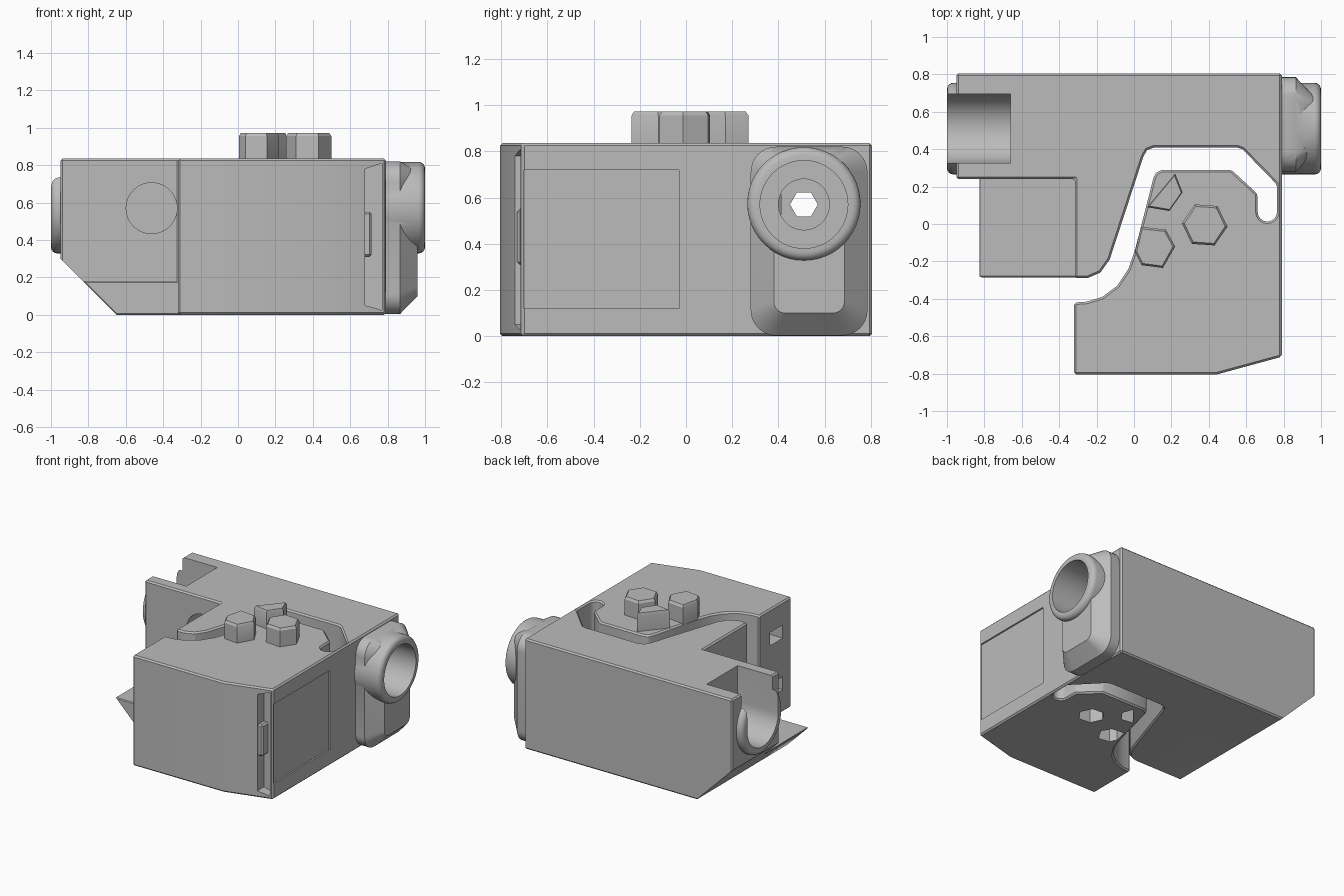
import bpy, bmesh
from math import cos, sin, pi, radians

if "Cube" in bpy.data.objects:
    bpy.data.objects.remove(bpy.data.objects["Cube"])

grey = bpy.data.materials.new("plain_grey")
grey.use_nodes = True
COLOUR = (0.5, 0.5, 0.5, 1)
grey.diffuse_color = COLOUR
grey.node_tree.nodes["Principled BSDF"].inputs["Base Color"].default_value = COLOUR


def loft(name, loops):
    """Closed solid through matching loops of points."""
    bm = bmesh.new()
    rings = [[bm.verts.new(p) for p in loop] for loop in loops]
    for a, b in zip(rings, rings[1:]):
        for i in range(len(a)):
            j = (i + 1) % len(a)
            bm.faces.new((a[i], a[j], b[j], b[i]))
    bm.faces.new(rings[0][::-1])
    bm.faces.new(rings[-1])
    bmesh.ops.recalc_face_normals(bm, faces=bm.faces)
    mesh = bpy.data.meshes.new(name)
    bm.to_mesh(mesh)
    bm.free()
    mesh.materials.append(grey)
    ob = bpy.data.objects.new(name, mesh)
    bpy.context.collection.objects.link(ob)
    return ob


PLACE = {"x": lambda u, v, w: (w, u, v),
         "y": lambda u, v, w: (u, w, v),
         "z": lambda u, v, w: (u, v, w)}


def prism(name, pts, axis, lo, hi):
    return loft(name, [[PLACE[axis](u, v, w) for u, v in pts] for w in (lo, hi)])


def rect(u0, u1, v0, v1):
    return [(u0, v0), (u1, v0), (u1, v1), (u0, v1)]


def arc(cu, cv, r, start=0, end=360, n=48):
    steps = n if end - start == 360 else n + 1
    return [(cu + r * cos(radians(start + (end - start) * i / n)),
             cv + r * sin(radians(start + (end - start) * i / n))) for i in range(steps)]


def round_rect(u0, u1, v0, v1, r, n=8):
    corners = [(u1 - r, v1 - r), (u0 + r, v1 - r), (u0 + r, v0 + r), (u1 - r, v0 + r)]
    return [p for k, (u, v) in enumerate(corners)
            for p in arc(u, v, r, 90 * k, 90 * k + 90, n)]


def apply_modifier(ob, mod):
    bpy.context.view_layer.objects.active = ob
    bpy.ops.object.modifier_apply(modifier=mod.name)


def bevel(ob, width, segments=1, angle=40):
    mod = ob.modifiers.new("bevel", "BEVEL")
    mod.width, mod.segments = width, segments
    mod.limit_method, mod.angle_limit = "ANGLE", radians(angle)
    apply_modifier(ob, mod)
    return ob


def combine(ob, other, operation):
    mod = ob.modifiers.new(operation, "BOOLEAN")
    mod.operation, mod.object, mod.solver = operation, other, "EXACT"
    apply_modifier(ob, mod)
    bpy.data.objects.remove(other)


TOP = 0.835
CY, CZ = 0.51, 0.57      # axis of the long bore

# Main block: the back arm and front jaw joined by a thin spring strip
outline = [(-0.32, -0.805), (0.44, -0.805), (0.79, -0.71), (0.79, 0.805), (-0.95, 0.805),
           (-0.95, 0.24), (-0.315, 0.24), (-0.315, -0.29), (-0.25, -0.29), (-0.18, -0.26),
           (-0.13, -0.19), (0.05, 0.36), (0.07, 0.395), (0.11, 0.41), (0.55, 0.41),
           (0.58, 0.4), (0.765, 0.21)]
outline += arc(0.713, 0.065, 0.052, 0, -180, 8)
outline += [(0.661, 0.16), (0.52, 0.29), (0.15, 0.29), (0.12, 0.275), (0.105, 0.25),
            (0.005, -0.14), (-0.03, -0.24), (-0.09, -0.33), (-0.17, -0.39),
            (-0.25, -0.415), (-0.32, -0.42)]
body = bevel(prism("clamp_body", outline, "z", 0, TOP), 0.011)

# Sloped underside on the side with the open channel
combine(body, prism("slope_cutter", [(-1.2, 0.55), (-0.55, -0.1), (-1.2, -0.1)],
                    "y", -1, 1), "DIFFERENCE")

# Low wedge-edged shelf
shelf = bevel(prism("shelf", [(-0.65, 0), (-0.29, 0), (-0.29, 0.18), (-0.83, 0.18)],
                    "y", -0.285, 0.27), 0.006)
combine(body, shelf, "UNION")

# Socket boss and collars around the bore
boss = loft("socket_boss", [
    [(x, u, v) for u, v in round_rect(*size, r)]
    for x, size, r in ((0.7, (0.28, 0.785, 0.003, 0.82), 0.11),
                       (0.865, (0.28, 0.785, 0.003, 0.82), 0.11),
                       (0.96, (0.38, 0.685, 0.1, 0.77), 0.05))])
combine(body, boss, "UNION")
for name, lo, hi in (("socket_collar", 0.72, 1.0), ("channel_collar", -1.0, -0.9)):
    collar = prism(name, arc(CY, CZ + 0.003, 0.245), "x", lo, hi)
    combine(body, bevel(collar, 0.035, 4), "UNION")

# Six-sided raised pegs, hollow from below
pegs = [arc(0.378, -0.005, 0.122, -4, 356, 6),
        [(0.005, -0.15), (0.037, -0.015), (0.17, -0.03), (0.22, -0.12),
         (0.155, -0.235), (0.04, -0.22)],
        [(0.07, 0.09), (0.19, 0.07), (0.26, 0.17), (0.22, 0.27)]]


def scaled(pts, s):
    cu = sum(p[0] for p in pts) / len(pts)
    cv = sum(p[1] for p in pts) / len(pts)
    return [(cu + (u - cu) * s, cv + (v - cv) * s) for u, v in pts]


for pts in pegs:
    peg = loft("peg", [[(u, v, z) for u, v in scaled(pts, s)]
                       for z, s in ((0.6, 1), (0.955, 1), (0.972, 0.9))])
    combine(body, peg, "UNION")
for pts in pegs:
    combine(body, prism("peg_pocket", scaled(pts, 0.76), "z", -0.1, 0.92), "DIFFERENCE")

# Bore: open channel, socket, counterbore and six-sided through hole
channel = [(CY + 0.185, 1.0), (CY - 0.185, 1.0)] + arc(CY, CZ, 0.185, 180, 360, 24)
cuts = [(channel, "x", -1.1, -0.66),
        (arc(CY, CZ, 0.19), "x", 0.66, 1.1),
        (arc(CY, CZ, 0.11), "x", 0.5, 0.7),
        (arc(CY, CZ, 0.06, 0, 360, 6), "x", -0.7, 0.6),
        (arc(-0.462, CZ, 0.136), "y", 0.1, 0.7)]

# Side window, front slot and small notches in the jaw end
cuts += [(rect(-0.7, -0.03, 0.12, 0.72), "x", 0.778, 0.9),
         ([(0.68, 0.05), (0.77, 0.025), (0.77, 0.81), (0.68, 0.78)], "y", -0.9, -0.66),
         (rect(-0.7, -0.55, 0.56, 0.66), "x", -0.4, -0.2),
         (rect(-0.7, -0.55, 0.17, 0.27), "x", -0.4, -0.2)]
for cut in cuts:
    combine(body, prism("cutter", *cut), "DIFFERENCE")

# Catch inside the front slot
catch = bevel(prism("slot_catch", rect(0.66, 0.715, 0.31, 0.55), "y", -0.73, -0.63), 0.012)

for ob in (body, catch):
    bpy.ops.object.select_all(action="DESELECT")
    ob.select_set(True)
    bpy.context.view_layer.objects.active = ob
    bpy.ops.object.shade_smooth_by_angle(angle=radians(30))
